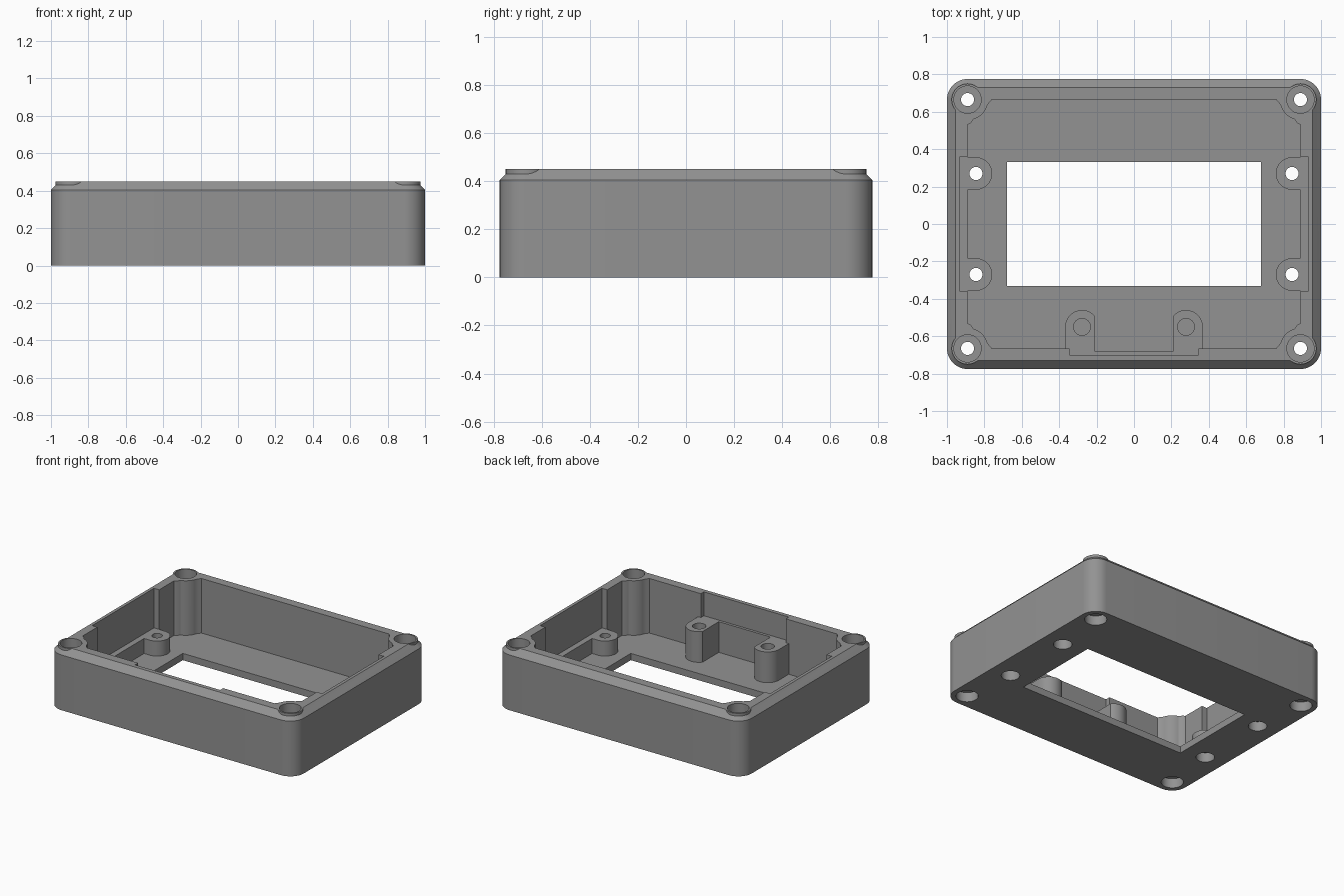
import bpy, bmesh, math

if "Cube" in bpy.data.objects:
    bpy.data.objects.remove(bpy.data.objects["Cube"])

grey = bpy.data.materials.new("mid grey")
grey.diffuse_color = (0.29, 0.29, 0.29, 1)
grey.use_nodes = True
grey.node_tree.nodes["Principled BSDF"].inputs["Base Color"].default_value = grey.diffuse_color


def loft(name, levels):
    """Closed solid through matching outlines, levels = [(points, z), ...]."""
    bm = bmesh.new()
    rings = [[bm.verts.new((x, y, z)) for x, y in pts] for pts, z in levels]
    n = len(rings[0])
    for a, b in zip(rings, rings[1:]):
        for i in range(n):
            j = (i + 1) % n
            bm.faces.new((a[i], a[j], b[j], b[i]))
    bm.faces.new(rings[0][::-1])
    bm.faces.new(rings[-1])
    bmesh.ops.recalc_face_normals(bm, faces=bm.faces)
    me = bpy.data.meshes.new(name)
    bm.to_mesh(me)
    bm.free()
    me.materials.append(grey)
    ob = bpy.data.objects.new(name, me)
    bpy.context.collection.objects.link(ob)
    return ob


def prism(name, pts, z0, z1):
    return loft(name, [(pts, z0), (pts, z1)])


def arc(cx, cy, r, a0, a1, n):
    return [(cx + r * math.cos(math.radians(a0 + (a1 - a0) * i / n)),
             cy + r * math.sin(math.radians(a0 + (a1 - a0) * i / n))) for i in range(n + 1)]


def circle(cx, cy, r, n=40):
    return arc(cx, cy, r, 0, 360, n)[:-1]


def rect(x0, x1, y0, y1):
    return [(x0, y0), (x1, y0), (x1, y1), (x0, y1)]


def rounded(hx, hy, r):
    pts = []
    for k, (sx, sy) in enumerate([(1, 1), (-1, 1), (-1, -1), (1, -1)]):
        pts += arc(sx * (hx - r), sy * (hy - r), r, 90 * k, 90 * k + 90, 12)
    return pts


def combine(op, tool):
    mod = body.modifiers.new("bool", 'BOOLEAN')
    mod.operation = op
    mod.solver = 'EXACT'
    mod.object = tool
    bpy.context.view_layer.objects.active = body
    bpy.ops.object.modifier_apply(modifier=mod.name)
    bpy.data.objects.remove(tool)


def cut(pts, z0, z1):
    combine('DIFFERENCE', prism("cutter", pts, z0, z1))


def add(pts, z0, z1):
    combine('UNION', prism("post", pts, z0, z1))


FLOOR, TOP = 0.05, 0.45
CX, CY = 0.89, 0.665          # corner screw positions and inner wall planes
SIDE_POST, FRONT_POST = 0.16, 0.275

# outer block with chamfered top edge
body = loft("enclosure_shell", [(rounded(1, 0.775, 0.11), 0),
                                (rounded(1, 0.775, 0.11), 0.405),
                                (rounded(0.955, 0.73, 0.065), TOP)])

# raised corner bosses standing out of the chamfer
corners = [(sx * CX, sy * CY) for sx in (1, -1) for sy in (1, -1)]
for x, y in corners:
    add(circle(x, y, 0.085), 0.3, TOP)

# cavity that leaves rounded screw columns in the corners
quarter = ([(CX, 0.53), (0.873, 0.54)] + arc(CX, CY, 0.11, 253, 197, 10)
           + [(0.775, 0.648), (0.76, CY)])
cavity = (quarter + [(-x, y) for x, y in quarter[::-1]]
          + [(-x, -y) for x, y in quarter] + [(x, -y) for x, y in quarter[::-1]])
cut(cavity, FLOOR, 0.6)

# shallow recesses in the side walls and the front wall
for s in (1, -1):
    cut(rect(*sorted((s * 0.8, s * 0.932)), -0.358, 0.358), SIDE_POST, 0.6)
cut(rect(-0.345, 0.345, -0.70, -0.6), FRONT_POST, 0.6)
cut(rect(-0.21, 0.21, -0.68, -0.6), FLOOR, 0.6)

# side posts, rounded inward and running into the wall
sides = [(sx * 0.845, sy * 0.27) for sx in (1, -1) for sy in (1, -1)]
for x, y in sides:
    s = 1 if x > 0 else -1
    pts = [(s * px, py) for px, py in
           [(0.91, y + 0.087)] + arc(0.845, y, 0.087, 90, 270, 20) + [(0.91, y - 0.087)]]
    add(pts, 0.03, SIDE_POST)

# taller front posts with a flat inner flank
for s in (1, -1):
    curve = [(max(px, 0.21), py) for px, py in arc(0.278, -0.55, 0.09, 0, 141, 20)]
    pts = [(0.368, -0.69)] + curve + [(0.21, -0.55), (0.21, -0.69)]
    add([(s * px, py) for px, py in pts], 0.03, FRONT_POST)
    cut(circle(s * 0.278, -0.55, 0.045), 0.1, 0.4)

# display window
cut(rect(-0.68, 0.68, -0.332, 0.332), -0.1, 0.2)

# through holes, lower counterbores and upper corner bores
for x, y in corners:
    cut(circle(x, y, 0.035), -0.1, 0.6)
    cut(circle(x, y, 0.074), -0.1, 0.07)
    cut(circle(x, y, 0.073), 0.25, 0.6)
for x, y in sides:
    cut(circle(x, y, 0.035), -0.1, 0.6)
    cut(circle(x, y, 0.062), -0.1, 0.07)

# one colour, smooth curves with sharp edges kept
body.data.materials.clear()
body.data.materials.append(grey)
for p in body.data.polygons:
    p.material_index = 0
body.select_set(True)
bpy.context.view_layer.objects.active = body
bpy.ops.object.shade_smooth_by_angle()
